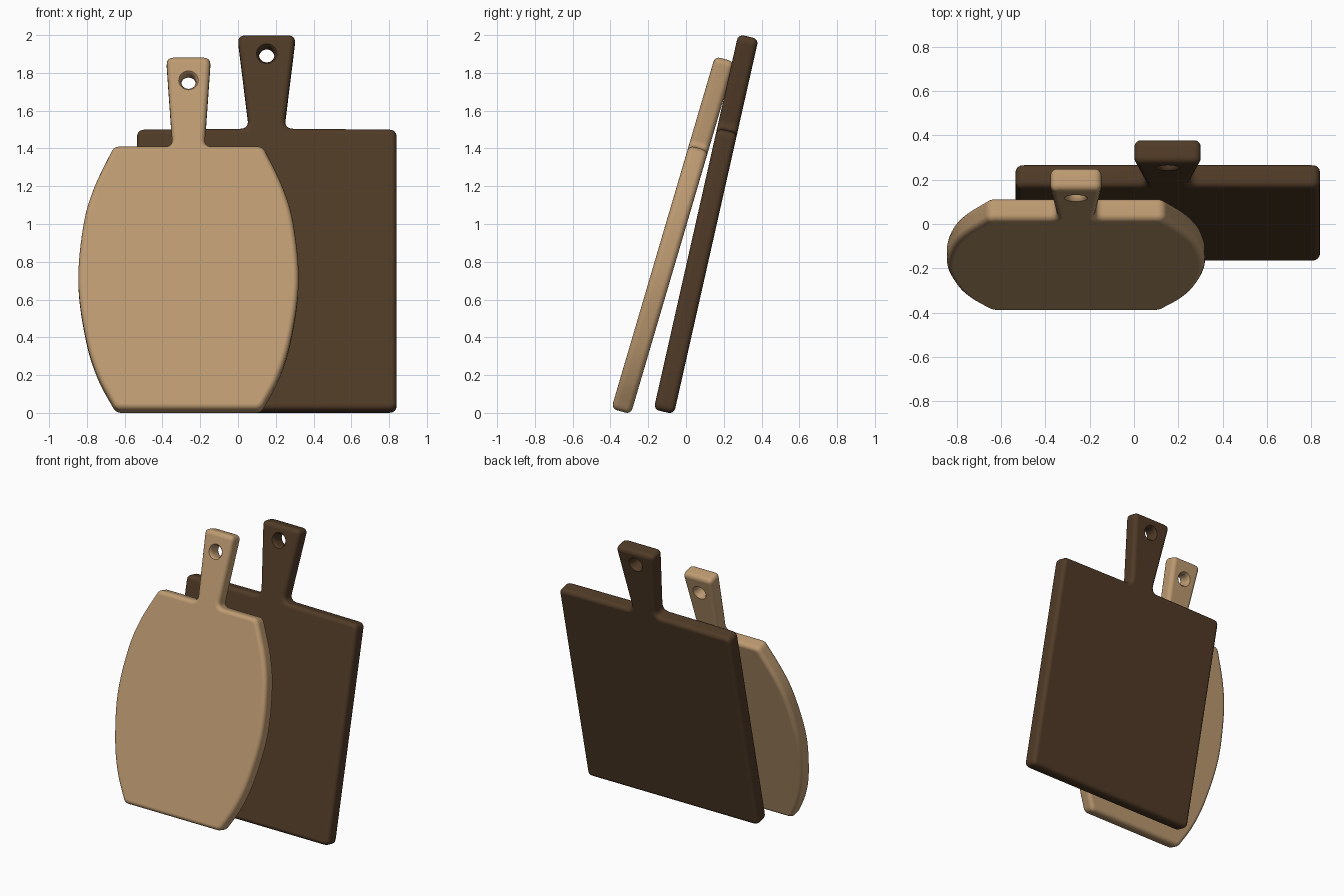
import bpy, bmesh, math
from mathutils import Vector, Matrix

if "Cube" in bpy.data.objects:
    bpy.data.objects.remove(bpy.data.objects["Cube"])


def material(name, col):
    m = bpy.data.materials.new(name)
    m.diffuse_color = (*col, 1)
    m.use_nodes = True
    m.node_tree.nodes["Principled BSDF"].inputs["Base Color"].default_value = m.diffuse_color
    return m


def round_corners(pts):
    # pts: (x, v, cut distance); cut 0 keeps the point
    out = []
    for i, (x, v, d) in enumerate(pts):
        p = Vector((x, v))
        if d == 0:
            out.append(p)
            continue
        a = p + (Vector(pts[i - 1][:2]) - p).normalized() * d
        b = p + (Vector(pts[(i + 1) % len(pts)][:2]) - p).normalized() * d
        for k in range(7):
            t = k / 6
            out.append(a * (1 - t) ** 2 + p * 2 * t * (1 - t) + b * t * t)
    return out


def smooth_profile(keys, n=6):
    # Catmull-Rom through (half width, height) keys
    k = [Vector(p) for p in keys]
    k = [2 * k[0] - k[1]] + k + [2 * k[-1] - k[-2]]
    out = []
    for i in range(1, len(k) - 2):
        a, b, c, d = k[i - 1:i + 3]
        for j in range(n):
            t = j / n
            out.append(0.5 * (2 * b + (c - a) * t + (2 * a - 5 * b + 4 * c - d) * t * t
                              + (3 * b - a - 3 * c + d) * t ** 3))
    return out + [k[-2]]


def new_object(name, bm):
    me = bpy.data.meshes.new(name)
    bm.to_mesh(me)
    bm.free()
    ob = bpy.data.objects.new(name, me)
    bpy.context.collection.objects.link(ob)
    return ob


def hole_cutter(x, v, r, t):
    # lathe with flared ends, gives the hole a softened rim
    prof = [(r + .03, .02), (r + .013, .0), (r + .005, -.009), (r, -.028),
            (r, -t + .028), (r + .005, -t + .009), (r + .013, -t), (r + .03, -t - .02)]
    n = 32
    bm = bmesh.new()
    rings = [[bm.verts.new((x + q * math.cos(2 * math.pi * i / n),
                            v + q * math.sin(2 * math.pi * i / n), z)) for i in range(n)]
             for q, z in prof]
    for a, b in zip(rings, rings[1:]):
        for i in range(n):
            j = (i + 1) % n
            bm.faces.new((a[i], b[i], b[j], a[j]))
    bm.faces.new(rings[0])
    bm.faces.new(rings[-1][::-1])
    bmesh.ops.recalc_face_normals(bm, faces=bm.faces[:])
    return new_object("hole_cutter", bm)


def board(name, outline, t, hole, origin, tilt, mat):
    bm = bmesh.new()
    face = bm.faces.new([bm.verts.new((p.x, p.y, 0)) for p in outline])
    ext = bmesh.ops.extrude_face_region(bm, geom=[face])
    verts = [e for e in ext["geom"] if isinstance(e, bmesh.types.BMVert)]
    bmesh.ops.translate(bm, verts=verts, vec=(0, 0, -t))
    bmesh.ops.recalc_face_normals(bm, faces=bm.faces[:])
    # rounded rims on both faces
    rim = [e for e in bm.edges if abs(e.verts[0].co.z - e.verts[1].co.z) < 1e-6]
    bmesh.ops.bevel(bm, geom=rim, offset=.03, segments=4, profile=.5,
                    affect='EDGES', clamp_overlap=False)
    ob = new_object(name, bm)
    ob.data.materials.append(mat)
    cut = hole_cutter(*hole, t)
    mod = ob.modifiers.new("hole", 'BOOLEAN')
    mod.object = cut
    mod.operation = 'DIFFERENCE'
    mod.solver = 'EXACT'
    bpy.ops.object.select_all(action='DESELECT')
    bpy.context.view_layer.objects.active = ob
    ob.select_set(True)
    bpy.ops.object.modifier_apply(modifier="hole")
    bpy.data.objects.remove(cut)
    bpy.ops.object.shade_smooth_by_angle(angle=math.radians(40))
    wn = ob.modifiers.new("weighted_normals", 'WEIGHTED_NORMAL')
    wn.keep_sharp = True
    # lean the board back
    ob.matrix_world = Matrix.Translation(origin) @ Matrix.Rotation(math.radians(90 - tilt), 4, 'X')
    return ob


dark = material("dark_wood", (.08, .043, .020))
light = material("light_wood", (.51, .325, .165))

# rectangular dark board at the back
rect = [(-.535, 0, .042), (.84, 0, .042), (.84, 1.525, .042), (.245, 1.53, .05),
        (.306, 2.036, .042), (-.003, 2.036, .042), (.058, 1.53, .05), (-.535, 1.525, .042)]
board("dark_rectangular_board", round_corners(rect), .11, (.152, 1.931, .041),
      (0, -.171, .018), 12.7, dark)

# barrel-shaped light board in front
cx = -.262
side = smooth_profile([(.385, 0), (.478, .18), (.542, .39), (.583, .70),
                       (.558, 1.01), (.502, 1.22), (.395, 1.453)])
half = [(p.x, p.y, 0) for p in side]
half[0] = (*half[0][:2], .03)
half[-1] = (*half[-1][:2], .03)
half += [(.085, 1.453, .04), (.118, 1.944, .04)]
barrel = [(cx + x, v, d) for x, v, d in half] + [(cx - x, v, d) for x, v, d in reversed(half)]
board("light_barrel_board", round_corners(barrel), .107, (cx, 1.811, .039),
      (0, -.395, .023), 16.4, light)
